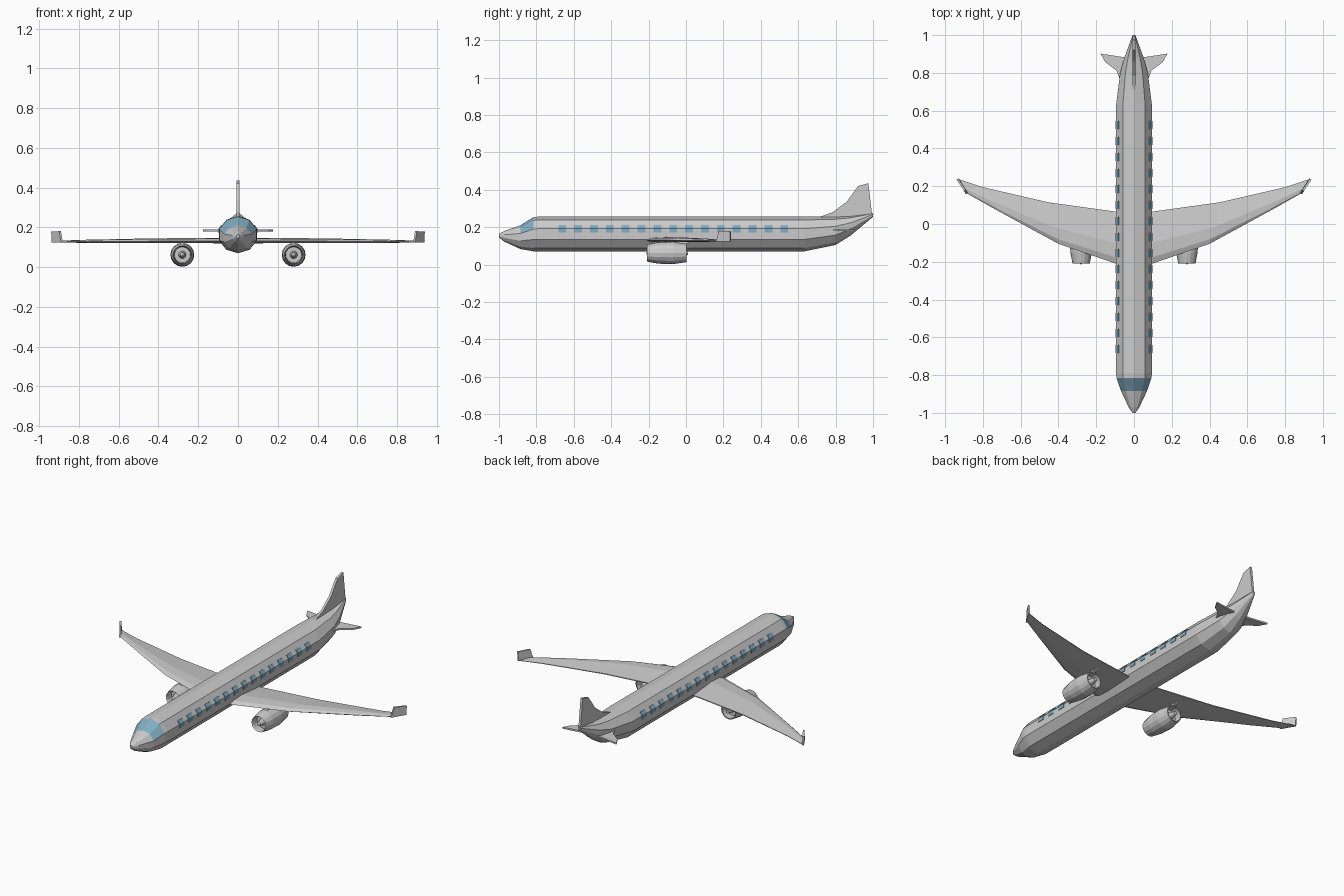
import bpy, bmesh, math
from mathutils import Vector

if "Cube" in bpy.data.objects:
    bpy.data.objects.remove(bpy.data.objects["Cube"])

glass = bpy.data.materials.new("glass_blue")
glass.diffuse_color = (0.22, 0.42, 0.55, 1)


def make(name, bm, mirror=False, mat=None):
    bmesh.ops.recalc_face_normals(bm, faces=bm.faces)
    me = bpy.data.meshes.new(name)
    bm.to_mesh(me)
    bm.free()
    ob = bpy.data.objects.new(name, me)
    bpy.context.collection.objects.link(ob)
    if mat:
        me.materials.append(mat)
    if mirror:
        ob.modifiers.new("mirror", 'MIRROR')
    return ob


def loft(bm, rings):
    """Skin closed rings of equal point count and cap both ends."""
    vs = [[bm.verts.new(p) for p in r] for r in rings]
    n = len(vs[0])
    for a, b in zip(vs, vs[1:]):
        for i in range(n):
            j = (i + 1) % n
            bm.faces.new((a[i], a[j], b[j], b[i]))
    bm.faces.new(vs[0])
    bm.faces.new(vs[-1])


def plate(name, pts, thick, mirror=False):
    """Extrude a flat outline evenly to both sides by the vector thick."""
    t = Vector(thick) / 2
    bm = bmesh.new()
    loft(bm, [[Vector(p) - t for p in pts], [Vector(p) + t for p in pts]])
    return make(name, bm, mirror)


# Fuselage: ten-sided rings (y, half width, bottom z, top z)
stations = [(-1.0, .008, .145, .165), (-.97, .03, .122, .18), (-.885, .072, .083, .21),
            (-.815, .097, .071, .254), (-.79, .1, .07, .256), (.63, .1, .07, .256),
            (.80, .077, .105, .257), (.88, .054, .155, .26), (1.0, .008, .255, .275)]
rings = []
for y, rx, lo, hi in stations:
    ring = []
    for k in range(10):
        a = math.radians(18 + 36 * k)
        ring.append((rx * math.cos(a), y, (lo + hi) / 2 + (hi - lo) / 2 * math.sin(a)))
    rings.append(ring)
bm = bmesh.new()
loft(bm, rings)
fuselage = make("fuselage", bm)
fuselage.data.materials.append(bpy.data.materials.new("body_grey"))
fuselage.data.materials[0].diffuse_color = (.8, .8, .8, 1)
fuselage.data.materials.append(glass)
# Windshield: the four upper faces between the two rings behind the nose
for f in fuselage.data.polygons:
    if -.86 < f.center.y < -.84 and f.center.z > .19:
        f.material_index = 1

# Cabin windows, bent over the shoulder edge of the body
section = [(.08, .172), (.098, .172), (.098, .193), (.084, .212), (.07, .205)]
bm = bmesh.new()
for i in range(15):
    y = -.662 + .0848 * i
    loft(bm, [[(x, y + d, z) for x, z in section] for d in (-.021, .021)])
make("cabin_windows", bm, True, glass)

# Wings: leading edge, trailing edge, bottom z, top z
wing = [((.05, -.226), (.05, .059), .12, .147), ((.40, -.105), (.455, .115), .121, .145),
        ((.73, .075), (.80, .195), .122, .138), ((.89, .165), (.935, .24), .124, .133)]
rings = []
for le, te, lo, hi in wing:
    le, te = Vector(le), Vector(te)
    ring = []
    for t, h in ((0, .4), (.12, .85), (.4, 1), (1, .4), (1, .2), (.4, 0), (.1, .05)):
        p = le.lerp(te, t)
        ring.append((p.x, p.y, lo + (hi - lo) * h))
    rings.append(ring)
bm = bmesh.new()
loft(bm, rings)
make("wings", bm, True)

# Winglets
plate("winglets", [(.885, .16, .124), (.932, .238, .124), (.935, .238, .178),
                   (.895, .178, .181), (.888, .168, .14)], (.009, -.005, 0), True)

# Engines: turned shell with hollow ends, spinner and exhaust hub
profile = [(-.215, 0), (-.205, .011), (-.165, .019), (-.165, .04), (-.2, .042), (-.208, .046),
           (-.15, .057), (-.07, .06), (.002, .049), (.002, .043), (-.04, .043), (-.04, .02),
           (.012, .011), (.012, 0)]
bm = bmesh.new()
vs = [bm.verts.new((.28, y, .062 + r)) for y, r in profile]
es = [bm.edges.new(p) for p in zip(vs, vs[1:])]
bmesh.ops.spin(bm, geom=vs + es, cent=(.28, 0, .062), axis=(0, 1, 0), angle=2 * math.pi, steps=16)
bmesh.ops.remove_doubles(bm, verts=bm.verts, dist=1e-4)
make("engines", bm, True)

# Engine pylons
plate("engine_pylons", [(.28, -.15, .11), (.28, -.01, .105), (.28, .03, .125), (.28, -.12, .132)],
      (.016, 0, 0), True)

# Tail fin
plate("tail_fin", [(0, .70, .25), (0, .785, .28), (0, .86, .337), (0, .92, .42), (0, .975, .435),
                   (0, .985, .35), (0, .995, .265), (0, .9, .24)], (.014, 0, 0))

# Tailplane
plate("tailplane", [(.02, .74, .184), (.078, .772, .184), (.092, .812, .184), (.152, .857, .184),
                    (.177, .902, .184), (.066, .885, .184), (.02, .885, .184)], (0, 0, .009), True)

for m in bpy.data.materials:
    if m.users and not m.is_grease_pencil:
        m.use_nodes = True
        m.node_tree.nodes["Principled BSDF"].inputs["Base Color"].default_value = m.diffuse_color
